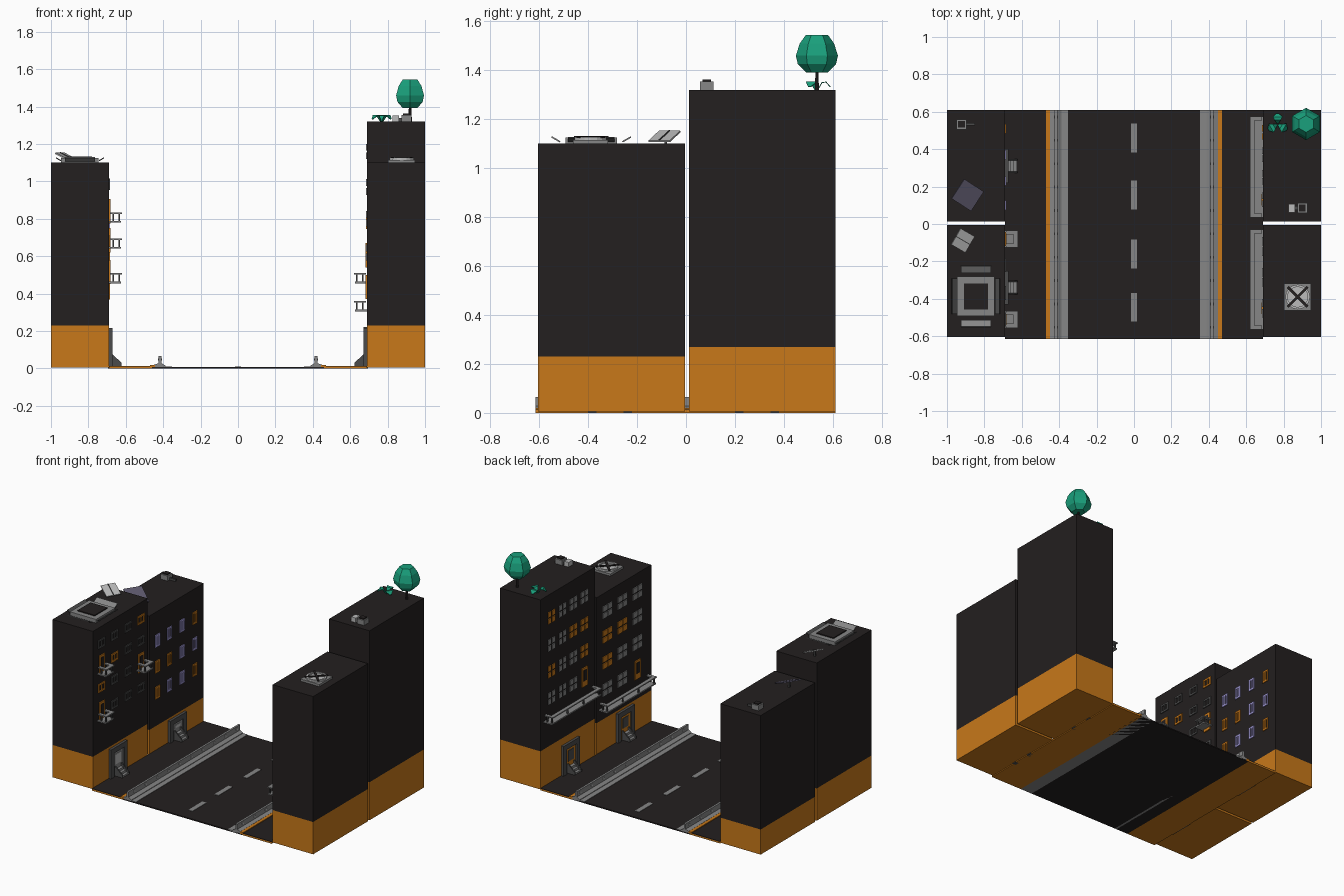
import bpy, bmesh, math
from mathutils import Matrix, Euler, Vector

if "Cube" in bpy.data.objects:
    bpy.data.objects.remove(bpy.data.objects["Cube"])

def mat(name, c):
    m = bpy.data.materials.new(name)
    m.diffuse_color = (*c, 1)
    m.use_nodes = True
    m.node_tree.nodes["Principled BSDF"].inputs["Base Color"].default_value = m.diffuse_color
    return m

BLACK = mat("black", (.017, .014, .014))
ORANGE = mat("orange", (.58, .19, .01))
TEAL = mat("teal", (.01, .35, .2))
DARK = mat("dark_grey", (.07, .07, .07))
GREY = mat("mid_grey", (.24, .24, .24))
PALE = mat("pale_grey", (.5, .5, .5))
LILAC = mat("lilac", (.4, .36, .75))
SLATE = mat("slate", (.11, .1, .15))

def finish(name, bm, m):
    bmesh.ops.recalc_face_normals(bm, faces=bm.faces)
    me = bpy.data.meshes.new(name)
    bm.to_mesh(me)
    bm.free()
    me.materials.append(m)
    ob = bpy.data.objects.new(name, me)
    bpy.context.collection.objects.link(ob)
    return ob

def boxes(name, items, m):
    """One object from boxes given as x0,x1,y0,y1,z0,z1."""
    bm = bmesh.new()
    for x0, x1, y0, y1, z0, z1 in items:
        M = Matrix.Translation(((x0+x1)/2, (y0+y1)/2, (z0+z1)/2)) @ Matrix.Diagonal(
            (abs(x1-x0), abs(y1-y0), abs(z1-z0), 1))
        bmesh.ops.create_cube(bm, size=1, matrix=M)
    return finish(name, bm, m)

def slab(name, c, size, rot, m):
    bm = bmesh.new()
    M = Matrix.Translation(c) @ Euler([math.radians(a) for a in rot]).to_matrix().to_4x4()
    bmesh.ops.create_cube(bm, size=1, matrix=M @ Matrix.Diagonal((*size, 1)))
    return finish(name, bm, m)

def prism(name, pts, spans, m):
    """Extrude an x,z profile along y for each span."""
    bm = bmesh.new()
    for y0, y1 in spans:
        f = bm.faces.new([bm.verts.new((x, y0, z)) for x, z in pts])
        e = bmesh.ops.extrude_face_region(bm, geom=[f])
        bmesh.ops.translate(bm, vec=(0, y1-y0, 0), verts=[v for v in e["geom"] if isinstance(v, bmesh.types.BMVert)])
    return finish(name, bm, m)

def rings(name, c, prof, n, m, turn=0):
    """Lathe a list of radius,z rings with n sides and end caps."""
    bm = bmesh.new()
    loops = [[bm.verts.new((c[0]+r*math.cos(turn+2*math.pi*i/n), c[1]+r*math.sin(turn+2*math.pi*i/n), c[2]+z))
              for i in range(n)] for r, z in prof]
    for a, b in zip(loops, loops[1:]):
        for i in range(n):
            bm.faces.new((a[i], a[(i+1) % n], b[(i+1) % n], b[i]))
    bm.faces.new(loops[0])
    bm.faces.new(loops[-1])
    return finish(name, bm, m)

# Road, lane dashes
boxes("road", [(-.46, .46, -.615, .61, 0, .008)], BLACK)
boxes("lane_dashes", [(-.016, .016, y-.077, y+.077, .008, .011) for y in (.46, .155, -.16, -.445)], GREY)

# Pavements, curbs and roadside barriers
for s, side in ((-1, "left"), (1, "right")):
    boxes(side+"_pavement", [(s*.47, s*.69, -.615, .61, 0, .011)], ORANGE)
    boxes(side+"_pavement_top", [(s*.47, s*.69, -.615, .61, .011, .014)], BLACK)
    boxes(side+"_curb", [(s*.445, s*.47, -.615, .61, 0, .019)], ORANGE)
    prism(side+"_barrier", [(s*x, z) for x, z in ((.448, 0), (.448, .02), (.424, .028), (.424, .065),
          (.41, .065), (.41, .028), (.388, .015), (.388, 0))], [(-.615, .61)], GREY)
    boxes(side+"_gutter", [(s*.353, s*.388, -.615, .61, 0, .011)], GREY)
    boxes(side+"_barrier_bolts", [(s*x, s*(x+.004), -.56+.125*i, -.545+.125*i, .042, .054)
          for i in range(10) for x in (.406, .424)], PALE)

# Building specs: side, y range, height, base height, entrance y
FRONT, BACK = (-.605, -.005), (.013, .61)
SPECS = [("front_left", -1, FRONT, 1.10, .23, -.34), ("back_left", -1, BACK, .97, .18, .31),
         ("front_right", 1, FRONT, 1.10, .23, -.31), ("back_right", 1, BACK, 1.32, .27, .29)]
for n, s, (y0, y1), h, b, d in SPECS:
    boxes(n+"_base", [(s*.69, s, y0, y1, .006, b)], ORANGE)
    boxes(n+"_walls", [(s*.69, s, y0, y1, b, h)], BLACK)
    t = min(b-.015, .22)
    # Entrance with frame, door, glass and steps
    boxes(n+"_door_frame", [(s*.672, s*.695, d-.09, d-.055, 0, t), (s*.672, s*.695, d+.055, d+.09, 0, t),
                            (s*.672, s*.695, d-.09, d+.09, t-.035, t)], DARK)
    boxes(n+"_door", [(s*.682, s*.695, d-.055, d+.055, 0, t-.035)], GREY if s < 0 else ORANGE)
    boxes(n+"_door_glass", [(s*.679, s*.684, d-.03, d+.03, .09, t-.055)], PALE if s < 0 else DARK)
    boxes(n+"_steps", [(s*(.625+.018*i), s*.685, d-.03, d+.03, .008, .025+.016*i) for i in range(3)], GREY)
    prism(n+"_step_sides", [(s*x, z) for x, z in ((.622, .005), (.622, .03), (.675, .078), (.685, .078), (.685, .005))],
          [(d-.038, d-.03), (d+.03, d+.038)], DARK)

def window(name, s, y, z, w, h, m, framed):
    if framed:   # frame with a centre bar
        t, X = .012, (s*.684, s*.692)
        boxes(name, [(*X, y-w/2, y-w/2+t, z-h/2, z+h/2), (*X, y+w/2-t, y+w/2, z-h/2, z+h/2),
                     (*X, y-w/2, y+w/2, z-h/2, z-h/2+t), (*X, y-w/2, y+w/2, z+h/2-t, z+h/2),
                     (*X, y-.004, y+.004, z-h/2, z+h/2)], m)
    else:        # four panes split by a dark cross
        g = .005
        boxes(name, [(s*.684, s*.692, y+a*g, y+a*w/2, z+c*g, z+c*h/2) for a in (-1, 1) for c in (-1, 1)], m)

# Window grids: columns, rows, size, second colour, lit pattern, balcony doors as (column, row)
GRIDS = [
    ("front_left", -1, (-.51, -.37, -.22, -.08), (.985, .835, .68, .51), (.075, .06), DARK, True, {(0, 1), (3, 2), (0, 3)}),
    ("back_left", -1, (.1, .23, .37, .51), (.77, .59, .41), (.05, .085), LILAC, True, set()),
    ("front_right", 1, (-.12, -.285, -.45), (.97, .80, .62, .43), (.10, .085), GREY, False, {(2, 3)}),
    ("back_right", 1, (.13, .25, .37, .49), (1.16, .97, .785, .6), (.078, .08), GREY, False, {(0, 3)})]
for n, s, cols, rows, (w, h), m2, framed, doors in GRIDS:
    for i, y in enumerate(cols):
        for j, z in enumerate(rows):
            if (i, j) in doors:
                boxes(n+"_balcony_door", [(s*.683, s*.692, y-.03, y+.03, z-.06, z+.07)], ORANGE)
                boxes(n+"_balcony_door_glass", [(s*.681, s*.684, y-.016, y+.016, z-.02, z+.055)], BLACK)
            else:
                lit = (i*2 + j*3 + i*j) % 5 in (1, 3)
                window(n+"_window", s, y, z, w, h, ORANGE if lit else m2, framed)

# Balconies: floor, posts and U-shaped rail
for s, y0, y1, z, k in ((-1, -.555, -.465, .78, 2), (-1, -.125, -.035, .64, 2), (-1, -.555, -.465, .455, 2),
                        (1, .035, .575, .455, 4), (1, -.565, -.03, .305, 4)):
    boxes("balcony_floor", [(s*.625, s*.692, y0, y1, z, z+.009)], GREY)
    boxes("balcony_posts", [(s*(x-.004), s*(x+.004), y-.005, y+.005, z+.009, z+.046) for x in (.634, .668)
          for y in ([y0+.012+(y1-y0-.024)*i/(k-1) for i in range(k)] if x < .65 else (y0+.012, y1-.012))], DARK)
    boxes("balcony_rail", [(s*.62, s*.645, y0, y1, z+.046, z+.054), (s*.645, s*.685, y0, y0+.022, z+.046, z+.054),
                           (s*.645, s*.685, y1-.022, y1, z+.046, z+.054)], GREY)

# Landing pad with flared edge nets
px, py = -.845, -.387
boxes("landing_pad", [(px-.1, px+.1, py-.105, py+.105, 1.1, 1.125)], GREY)
boxes("landing_pad_centre", [(px-.065, px+.065, py-.07, py+.07, 1.125, 1.132)], BLACK)
for a in (-1, 1):
    slab("pad_net_x", (px+a*.115, py, 1.118), (.03, .19, .006), (0, -a*30, 0), DARK)
    slab("pad_net_y", (px, py+a*.145, 1.118), (.16, .04, .006), (a*30, 0, 0), GREY)

# Tilted roof panels with supports
slab("roof_panel_pale", (-.915, -.088, 1.13), (.095, .1, .007), (0, 25, -30), PALE)
slab("roof_panel_pale_bar", (-.914, -.088, 1.134), (.095, .005, .006), (0, 25, -30), DARK)
boxes("roof_panel_pale_leg", [(-.935, -.925, -.087, -.077, 1.1, 1.135)], DARK)
slab("roof_panel_slate", (-.89, .155, 1.005), (.135, .125, .008), (0, 24, -33), SLATE)
boxes("roof_panel_slate_leg", [(-.91, -.9, .155, .165, .97, 1.012)], DARK)

# Roof vents
for n, x, y, z in (("left_vent", -.922, .533, .97), ("right_vent", .9, .085, 1.32)):
    boxes(n, [(x-.027, x+.027, y-.027, y+.027, z, z+.034)], GREY)
    boxes(n+"_cap", [(x-.018, x+.018, y-.018, y+.018, z+.034, z+.042)], BLACK)
boxes("left_vent_pipe", [(-.9, -.85, .527, .539, .97, .985)], DARK)
boxes("right_vent_box", [(.825, .86, .062, .108, 1.32, 1.352)], PALE)
boxes("right_vent_pipe", [(.86, .873, .075, .095, 1.32, 1.338)], DARK)

# Roof fan
boxes("fan_housing", [(.803, .947, -.462, -.318, 1.1, 1.115)], GREY)
rings("fan_ring", (.875, -.39, 1.115), [(.066, 0), (.066, .012), (.054, .012), (.054, .003)], 16, PALE)
for a in (45, -45):
    slab("fan_blade", (.875, -.39, 1.127), (.15, .014, .006), (0, 0, a), BLACK)

# Roof tree and sprout
rings("tree_trunk", (.92, .535, 1.32), [(.01, 0), (.006, .09)], 6, BLACK)
rings("tree_crown", (.92, .535, 1.32), [(.045, .072), (.078, .105), (.086, .14), (.07, .19), (.045, .225)], 6, TEAL, math.pi/6)
for k in range(3):
    bm = bmesh.new()
    R = Matrix.Translation((.768, .533, 1.322)) @ Matrix.Rotation(math.pi/2 + k*2*math.pi/3, 4, 'Z')
    L = [[bm.verts.new(R @ Vector((x, e*w, z))) for e in (-1, 1)]
         for x, w, z in ((.004, .004, 0), (.022, .016, .03), (.04, .026, .032), (.058, .006, .012))]
    for a, b in zip(L, L[1:]):
        bm.faces.new((a[0], a[1], b[1], b[0]))
    leaf = finish("sprout_leaf", bm, TEAL)
    leaf.modifiers.new("thickness", 'SOLIDIFY').thickness = .004
